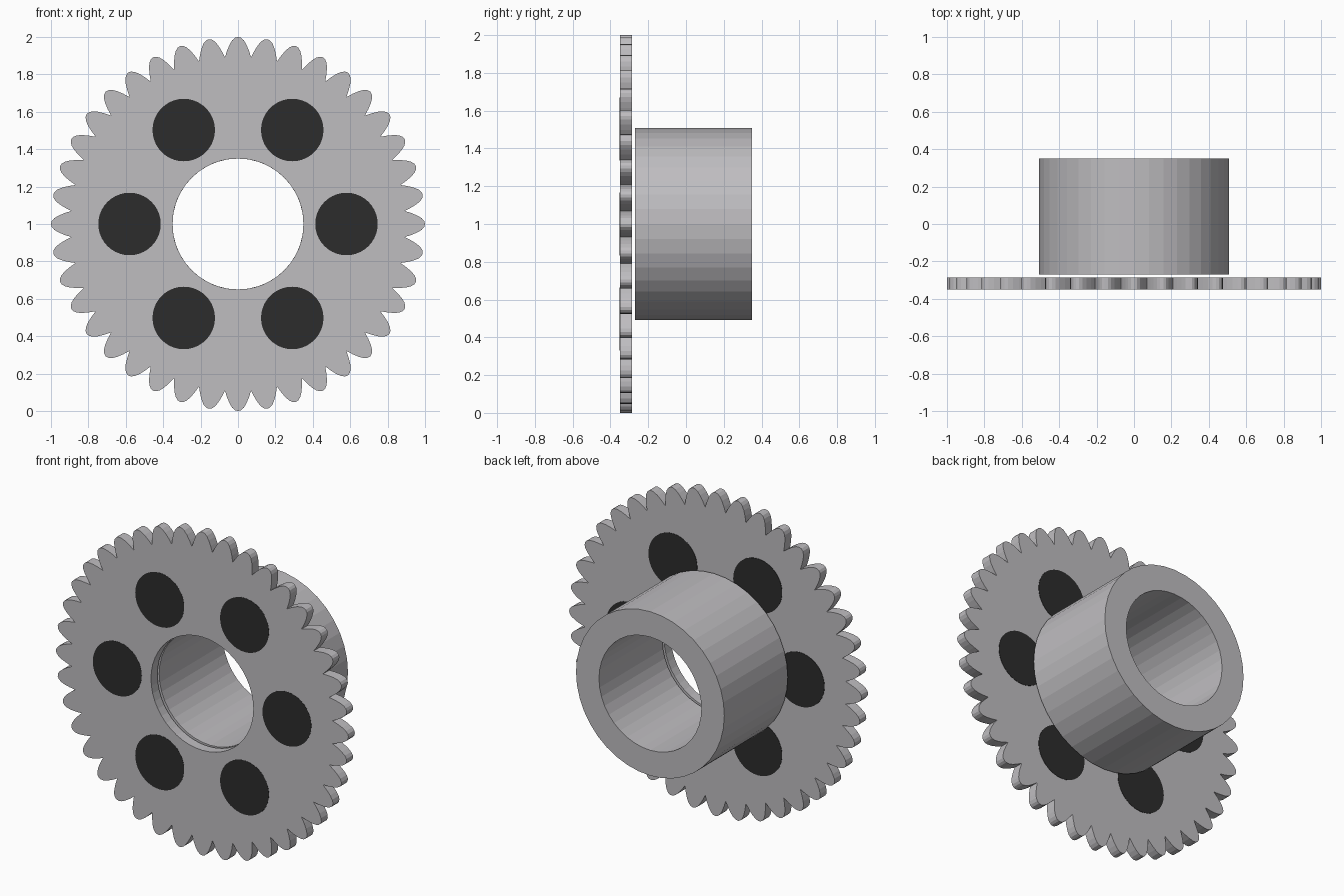
import bpy, bmesh, math
from math import sin, cos, pi

if "Cube" in bpy.data.objects:
    bpy.data.objects.remove(bpy.data.objects["Cube"])


def material(name, colour):
    m = bpy.data.materials.new(name)
    m.diffuse_color = (*colour, 1)
    m.use_nodes = True
    m.node_tree.nodes["Principled BSDF"].inputs["Base Color"].default_value = m.diffuse_color
    return m


steel = material("light steel", (0.52, 0.51, 0.53))
black = material("black insert", (0.025, 0.025, 0.025))


def circle(r, n, cx=0, cz=1):
    return [(cx + r * sin(2 * pi * i / n), cz + r * cos(2 * pi * i / n)) for i in range(n)]


def plate(name, loops, y0, y1, mat):
    """Extrude an outline (with optional holes) from y0 to y1."""
    bm = bmesh.new()
    edges = []
    for loop in loops:
        vs = [bm.verts.new((x, y0, z)) for x, z in loop]
        edges += [bm.edges.new((a, b)) for a, b in zip(vs, vs[1:] + vs[:1])]
    bmesh.ops.triangle_fill(bm, edges=edges, use_beauty=True)
    out = bmesh.ops.extrude_face_region(bm, geom=bm.faces[:])
    new = [g for g in out["geom"] if isinstance(g, bmesh.types.BMVert)]
    bmesh.ops.translate(bm, verts=new, vec=(0, y1 - y0, 0))
    bmesh.ops.recalc_face_normals(bm, faces=bm.faces[:])
    mesh = bpy.data.meshes.new(name)
    bm.to_mesh(mesh)
    bm.free()
    mesh.materials.append(mat)
    ob = bpy.data.objects.new(name, mesh)
    bpy.context.collection.objects.link(ob)
    return ob


# Toothed outline: 40 rounded teeth with sharp valleys
TEETH = 40
half = [(0.2, 0.996), (0.4, 0.983), (0.6, 0.96), (0.8, 0.929)]
tooth = [(-1, 0.893)] + [(-a, r) for a, r in reversed(half)] + [(0, 1.0)] + half
outline = []
for i in range(TEETH):
    for a, r in tooth:
        t = 2 * pi * (i + a / 2) / TEETH
        outline.append((r * sin(t), 1 + r * cos(t)))

# Gear disc with a central bore and six round openings
centres = [(0.58 * cos(k * pi / 3), 1 + 0.58 * sin(k * pi / 3)) for k in range(6)]
holes = [circle(0.167, 40, x, z) for x, z in centres]
plate("gear_disc", [outline, circle(0.35, 48)] + holes, -0.35, -0.287, steel)

# Black inserts filling the openings
for k, (x, z) in enumerate(centres):
    plate(f"insert_{k + 1}", [circle(0.167, 40, x, z)], -0.351, -0.285, black)

# Hub sleeve behind the disc
plate("hub_sleeve", [circle(0.507, 40), circle(0.35, 40)], -0.27, 0.35, steel)
